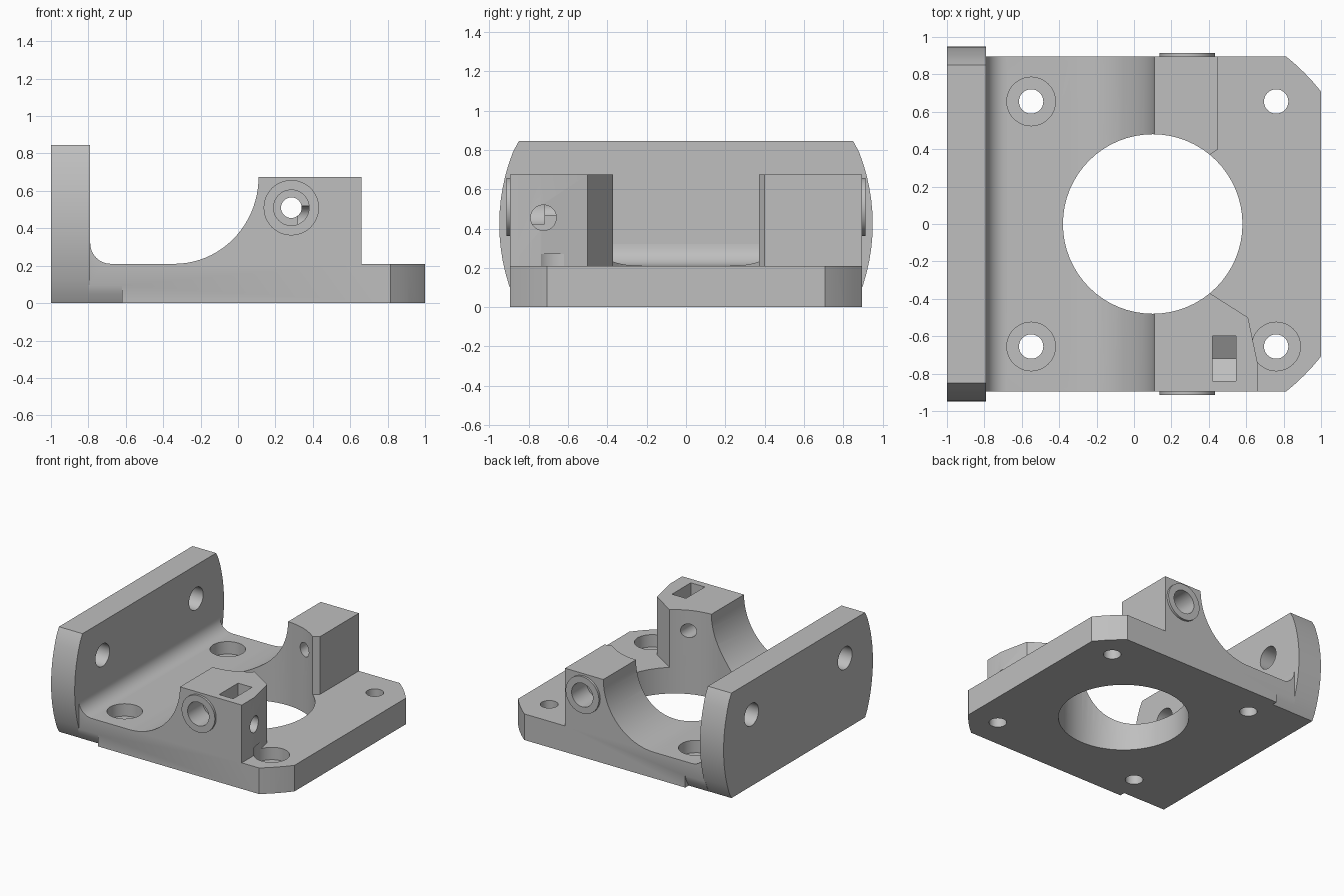
import bpy, bmesh
from math import cos, sin, radians, sqrt

cube = bpy.data.objects.get("Cube")
if cube:
    bpy.data.objects.remove(cube, do_unlink=True)

grey = bpy.data.materials.new("plain_grey")
grey.use_nodes = True
COLOUR = (0.52, 0.52, 0.52, 1)
grey.diffuse_color = COLOUR
bsdf = next(n for n in grey.node_tree.nodes if n.type == 'BSDF_PRINCIPLED')
bsdf.inputs["Base Color"].default_value = COLOUR
bsdf.inputs["Roughness"].default_value = 0.6


def prism(name, outline, axis, lo, hi):
    """Extrude a 2D outline along an axis from lo to hi."""
    place = {'x': lambda p, t: (t, p[0], p[1]),
             'y': lambda p, t: (p[0], t, p[1]),
             'z': lambda p, t: (p[0], p[1], t)}[axis]
    bm = bmesh.new()
    rings = [[bm.verts.new(place(p, t)) for p in outline] for t in (lo, hi)]
    bm.faces.new(rings[0])
    bm.faces.new(rings[1])
    n = len(outline)
    for i in range(n):
        j = (i + 1) % n
        bm.faces.new((rings[0][i], rings[0][j], rings[1][j], rings[1][i]))
    bmesh.ops.recalc_face_normals(bm, faces=bm.faces)
    mesh = bpy.data.meshes.new(name)
    bm.to_mesh(mesh)
    bm.free()
    mesh.materials.append(grey)
    obj = bpy.data.objects.new(name, mesh)
    bpy.context.collection.objects.link(obj)
    return obj


def arc(cx, cy, rx, ry, start, end, steps):
    angles = [radians(start + (end - start) * i / steps) for i in range(steps + 1)]
    return [(cx + rx * cos(a), cy + ry * sin(a)) for a in angles]


def rod(name, cx, cy, r, axis, lo, hi, sides=48):
    return prism(name, arc(cx, cy, r, r, 0, 360, sides)[:-1], axis, lo, hi)


def cut(obj, cutters):
    """Subtract each cutter and apply the result."""
    bpy.context.view_layer.objects.active = obj
    for c in cutters:
        c.hide_render = True
        mod = obj.modifiers.new("cut", 'BOOLEAN')
        mod.operation = 'DIFFERENCE'
        mod.solver = 'EXACT'
        mod.object = c
        bpy.ops.object.modifier_apply(modifier=mod.name)


# Body: side profile with fillet at the plate and a curved rise to the blocks
side = ([(-0.80, 0), (1, 0), (1, 0.675), (0.11, 0.675)]
        + arc(-0.34, 0.675, 0.45, 0.465, -3, -90, 20)
        + arc(-0.68, 0.32, 0.11, 0.11, -90, -180, 8) + [(-0.80, 0.32)])
body = prism("base_body", side, 'y', -0.895, 0.895)

# Space above the base that leaves the two clamp blocks standing
clearance = prism("clearance_cutter",
                  [(0.3, 0), (0.405, -0.37), (0.61, -0.5), (0.66, -0.74), (0.66, -1.1),
                   (1.2, -1.1), (1.2, 1.1), (0.45, 1.1), (0.45, 0.4), (0.405, 0.37)],
                  'z', 0.21, 0.9)
bore = rod("bore_cutter", 0.1, 0, 0.48, 'z', -0.2, 1, 64)
body_cutters = [clearance, bore]

# Rounded outer corners and undercuts beside the plate
for s in (-1, 1):
    corner = [(x, s * y) for x, y in arc(0.1, 0, 1.145, 1.145, 32, 58, 8)]
    body_cutters.append(prism("corner_cutter", corner + [(0.7, s * 1.3), (1.3, s * 1.3)],
                              'z', -0.2, 0.9))
    wedge = [(s * 0.84, -0.02), (s * 0.88, 0.05), (s * 0.9, 0.11), (s * 1.1, 0.11), (s * 1.1, -0.02)]
    body_cutters.append(prism("undercut_cutter", wedge, 'x', -0.9, -0.62))

# Mounting holes, three of them counterbored
for x, y, recessed in ((-0.55, -0.655, True), (-0.55, 0.655, True),
                       (0.76, -0.655, True), (0.76, 0.655, False)):
    body_cutters.append(rod("mount_hole_cutter", x, y, 0.065, 'z', -0.2, 0.5))
    if recessed:
        body_cutters.append(rod("counterbore_cutter", x, y, 0.13, 'z', 0.11, 0.27))

# Cross holes through both blocks, with a wider outer socket
shaft = rod("shaft_cutter", 0.285, 0.51, 0.055, 'y', -1.2, 1.2)
sockets = [rod("socket_cutter", 0.285, 0.51, 0.095, 'y', lo, hi)
           for lo, hi in ((-1.2, -0.72), (0.72, 1.2))]
body_cutters += [shaft] + sockets

# Set screw hole and nut slot in the front block
nut = [(-0.84, 0.9), (-0.84, 0.39), (-0.72, 0.32), (-0.6, 0.39), (-0.6, 0.9)]
body_cutters.append(prism("nut_slot_cutter", nut, 'x', 0.42, 0.545))
body_cutters.append(rod("set_screw_cutter", -0.725, 0.455, 0.065, 'x', 0.32, 0.9))
cut(body, body_cutters)

# Upright end plate with bowed sides and clipped corners
half = [(0.85, 0)]
for i in range(13):
    dz = -0.37 + 0.74 * i / 12
    half.append((sqrt(1.0 - dz * dz) - 0.05, 0.4225 + dz))
half.append((0.85, 0.845))
plate = prism("end_plate", half + [(-y, z) for y, z in reversed(half)], 'x', -1, -0.79)
plate_cutters = [rod("plate_hole_cutter", y, 0.575, 0.09, 'x', -1.2, -0.6)
                 for y in (-0.595, 0.595)]
cut(plate, plate_cutters)

# Raised rings round the cross holes
rings = []
for name, lo, hi, socket in (("front_boss_ring", -0.913, -0.895, sockets[0]),
                             ("back_boss_ring", 0.895, 0.913, sockets[1])):
    ring = rod(name, 0.285, 0.51, 0.148, 'y', lo, hi)
    cut(ring, [socket])
    rings.append(ring)

for c in body_cutters + plate_cutters:
    bpy.data.objects.remove(c, do_unlink=True)

# Smooth the round walls, keep the edges crisp
bpy.ops.object.select_all(action='DESELECT')
for obj in [body, plate] + rings:
    obj.select_set(True)
bpy.context.view_layer.objects.active = body
bpy.ops.object.shade_smooth_by_angle(angle=radians(25))
